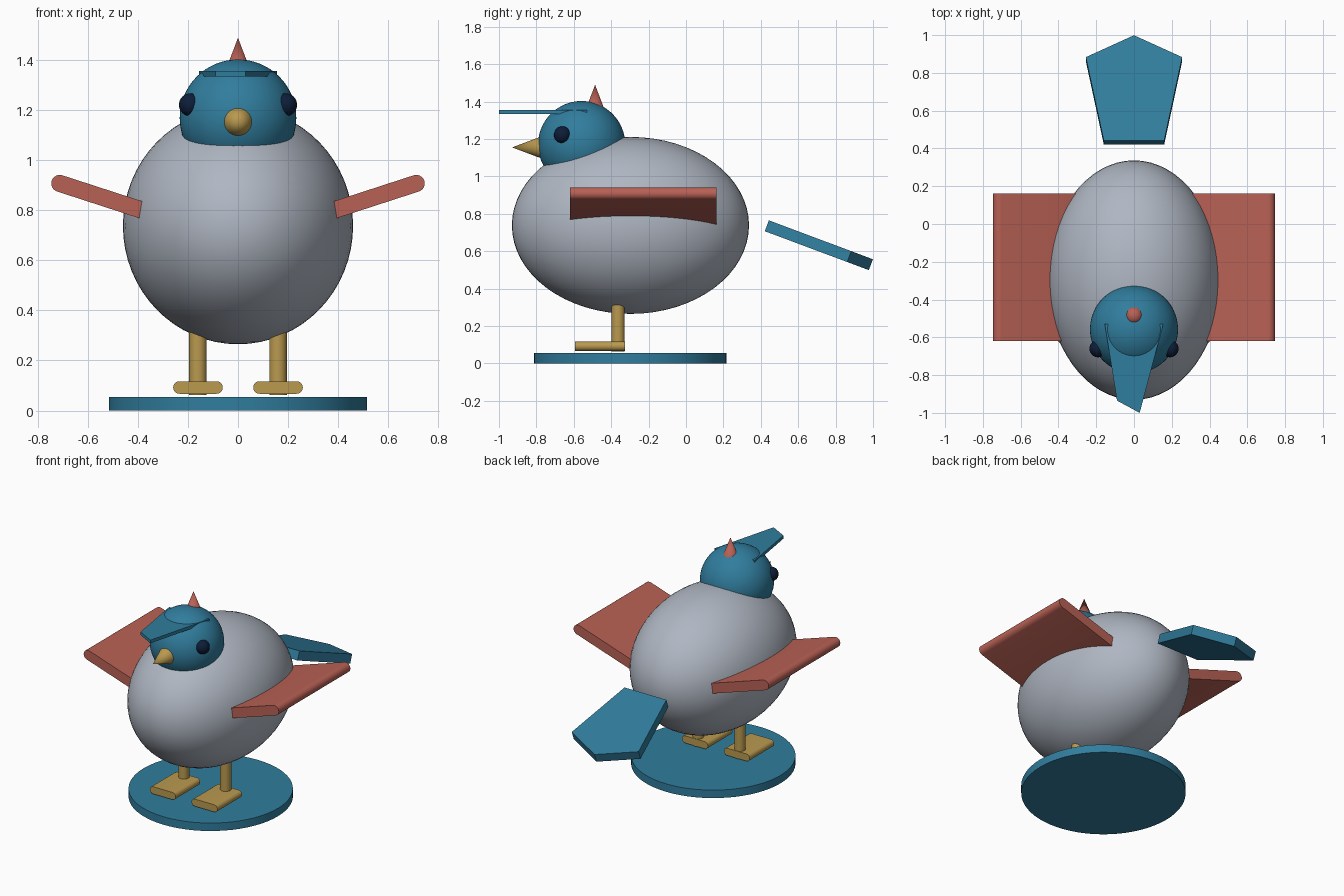
import bpy
import bmesh
from math import cos, sin, pi, radians

cube = bpy.data.objects.get("Cube")
if cube:
    bpy.data.objects.remove(cube, do_unlink=True)


def material(name, rgb):
    mat = bpy.data.materials.new(name)
    mat.use_nodes = True
    mat.diffuse_color = (*rgb, 1)
    mat.node_tree.nodes["Principled BSDF"].inputs["Base Color"].default_value = (*rgb, 1)
    return mat


BLUE = material("teal blue", (0.03, 0.205, 0.34))
GREY = material("soft grey", (0.43, 0.47, 0.54))
RED = material("brick red", (0.48, 0.119, 0.09))
GOLD = material("gold", (0.49, 0.32, 0.078))
NAVY = material("dark navy", (0.004, 0.012, 0.04))


def finish(obj, name, mat, smooth=True):
    obj.name = name
    obj.data.name = name
    obj.data.materials.clear()
    obj.data.materials.append(mat)
    if smooth:
        bpy.ops.object.shade_smooth_by_angle(angle=radians(35))
    return obj


def ball(name, mat, loc, radii, segments=64):
    bpy.ops.mesh.primitive_uv_sphere_add(segments=segments, ring_count=segments // 2,
                                         radius=1, location=loc)
    obj = bpy.context.object
    obj.scale = radii
    return finish(obj, name, mat)


def cone(name, mat, loc, r1, r2, depth, rot=(0, 0, 0), sides=32):
    bpy.ops.mesh.primitive_cone_add(vertices=sides, radius1=r1, radius2=r2,
                                    depth=depth, location=loc, rotation=rot)
    return finish(bpy.context.object, name, mat)


def prism(name, mat, outline, vector, loc=(0, 0, 0), rot=(0, 0, 0)):
    """Extrude a flat outline of 3D points along a vector."""
    bm = bmesh.new()
    face = bm.faces.new([bm.verts.new(p) for p in outline])
    side = bmesh.ops.extrude_face_region(bm, geom=[face])["geom"]
    bmesh.ops.translate(bm, vec=vector,
                        verts=[v for v in side if isinstance(v, bmesh.types.BMVert)])
    bmesh.ops.recalc_face_normals(bm, faces=bm.faces)
    mesh = bpy.data.meshes.new(name)
    bm.to_mesh(mesh)
    bm.free()
    obj = bpy.data.objects.new(name, mesh)
    bpy.context.collection.objects.link(obj)
    obj.location, obj.rotation_euler = loc, rot
    bpy.ops.object.select_all(action="DESELECT")
    obj.select_set(True)
    bpy.context.view_layer.objects.active = obj
    return finish(obj, name, mat)


def rounded_slab(name, mat, length, thick, depth, loc, rot=(0, 0, 0), steps=12):
    """Slab with half-round ends in x, running along y."""
    r, half = thick / 2, length / 2 - thick / 2
    outline = []
    for side, start in ((1, -pi / 2), (-1, pi / 2)):
        for i in range(steps + 1):
            a = start + pi * i / steps
            outline.append((side * half + r * cos(a), -depth / 2, r * sin(a)))
    return prism(name, mat, outline, (0, depth, 0), loc, rot)


# Stand, body and head
cone("stand", BLUE, (0, -0.298, 0.0275), 0.515, 0.515, 0.055, sides=64)
ball("body", GREY, (0, -0.297, 0.738), (0.46, 0.634, 0.473))
ball("head", BLUE, (0, -0.558, 1.17), (0.233, 0.233, 0.233))

# Beak and crest
cone("beak", GOLD, (0, -0.855, 1.155), 0.056, 0, 0.15, rot=(pi / 2, 0, 0))
cone("crest", RED, (0, -0.486, 1.42), 0.053, 0, 0.14)

# Cap brim, slightly lopsided
brim = [(-0.155, -0.53), (0.155, -0.53), (0.03, -1.0), (-0.09, -0.935)]
prism("cap_brim", BLUE, [(x, y, 1.334) for x, y in brim], (0, 0, 0.022))

# Tail plate, sloping down to a point at the back
tail = [(-0.16, 0), (0.16, 0), (0.255, 0.47), (0, 0.594), (-0.255, 0.47)]
prism("tail", BLUE, [(x, y, 0) for x, y in tail], (0, 0, -0.062),
      loc=(0, 0.443, 0.765), rot=(radians(-20.5), 0, 0))

# Paired parts
for side, label in ((1, "left"), (-1, "right")):
    ball(label + "_eye", NAVY, (side * 0.19, -0.66, 1.222), (0.046, 0.046, 0.046), 32)
    rounded_slab(label + "_wing", RED, 0.668, 0.068, 0.782,
                 (side * 0.427, -0.229, 0.815), (0, radians(-18 * side), 0))
    cone(label + "_leg", GOLD, (side * 0.16, -0.363, 0.223), 0.035, 0.035, 0.32)
    rounded_slab(label + "_foot", GOLD, 0.198, 0.05, 0.268, (side * 0.16, -0.46, 0.092))
